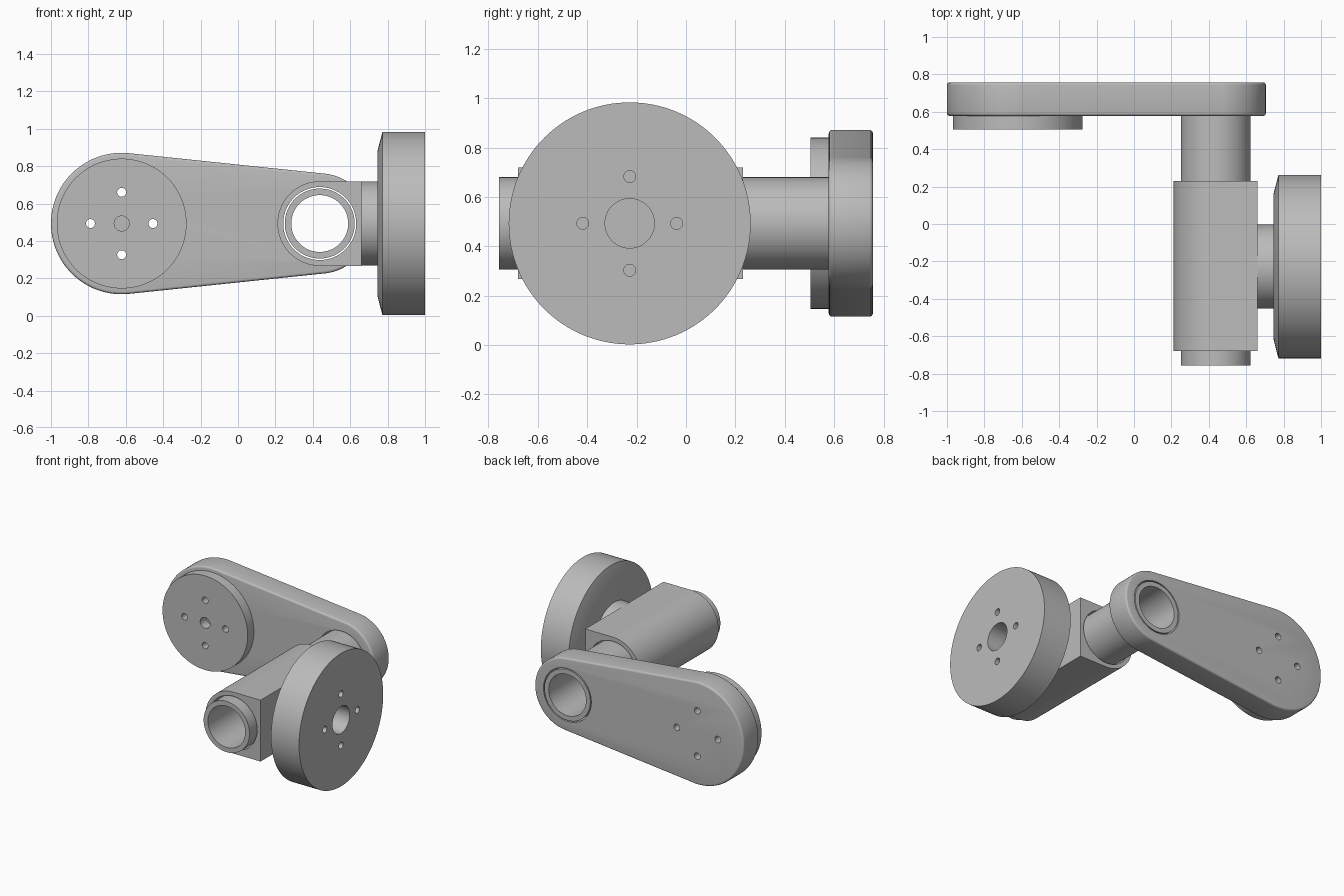
import bpy, bmesh, math
from mathutils import Vector

if "Cube" in bpy.data.objects:
    bpy.data.objects.remove(bpy.data.objects["Cube"])

grey = bpy.data.materials.new("plain_grey")
grey.use_nodes = True
grey.diffuse_color = (0.5, 0.5, 0.5, 1)
grey.node_tree.nodes["Principled BSDF"].inputs["Base Color"].default_value = (0.5, 0.5, 0.5, 1)

MID = 0.493                                   # height of all axes
BIG, SMALL, FLANGE_Y = -0.622, 0.437, -0.228  # arm ends and flange centre


def arc(u, v, r, start=0.0, sweep=2 * math.pi, n=96):
    """Points on an arc; a full turn leaves out the repeated end point."""
    steps = n if sweep >= 2 * math.pi else n - 1
    return [(u + r * math.cos(start + sweep * i / steps),
             v + r * math.sin(start + sweep * i / steps)) for i in range(n)]


def loft(name, axis, rings):
    """Closed solid through (position, outline) rings along the x or y axis."""
    bm = bmesh.new()
    loops = []
    for pos, outline in rings:
        loops.append([bm.verts.new(Vector((u, pos, v) if axis == "y" else (pos, u, v)))
                      for u, v in outline])
    for a, b in zip(loops, loops[1:]):
        for i in range(len(a)):
            j = (i + 1) % len(a)
            bm.faces.new((a[i], a[j], b[j], b[i]))
    bm.faces.new(loops[0])
    bm.faces.new(loops[-1])
    bmesh.ops.recalc_face_normals(bm, faces=bm.faces)
    mesh = bpy.data.meshes.new(name)
    bm.to_mesh(mesh)
    bm.free()
    obj = bpy.data.objects.new(name, mesh)
    bpy.context.collection.objects.link(obj)
    mesh.materials.append(grey)
    return obj


def activate(obj):
    bpy.ops.object.select_all(action="DESELECT")
    obj.select_set(True)
    bpy.context.view_layer.objects.active = obj


def drill(obj, axis, u, v, r, a, b, n=96):
    """Cut a round hole from a to b."""
    cutter = loft("hole_cutter", axis, [(p, arc(u, v, r, n=n)) for p in (a, b)])
    cutter.hide_render = True
    mod = obj.modifiers.new("hole", "BOOLEAN")
    mod.operation, mod.solver, mod.object = "DIFFERENCE", "EXACT", cutter
    activate(obj)
    bpy.ops.object.modifier_apply(modifier=mod.name)
    bpy.data.objects.remove(cutter)


def bolt_holes(obj, axis, u, v, offset, r, a, b):
    for du, dv in ((1, 0), (-1, 0), (0, 1), (0, -1)):
        drill(obj, axis, u + du * offset, v + dv * offset, r, a, b, n=24)


def finish(obj):
    activate(obj)
    bpy.ops.object.shade_smooth_by_angle(angle=math.radians(30))


# Tapered arm: two round ends joined by tangent sides
R_BIG, R_SMALL = 0.378, 0.268
tilt = math.acos((R_BIG - R_SMALL) / (SMALL - BIG))
outline = (arc(SMALL, MID, R_SMALL, -tilt, 2 * tilt, 48)
           + arc(BIG, MID, R_BIG, tilt, 2 * (math.pi - tilt), 64))
arm = loft("arm", "y", [(0.578, outline), (0.757, outline)])
bevel = arm.modifiers.new("rounded_edge", "BEVEL")
bevel.width, bevel.segments = 0.014, 4
bevel.limit_method, bevel.angle_limit = "ANGLE", math.radians(60)
activate(arm)
bpy.ops.object.modifier_apply(modifier=bevel.name)
drill(arm, "y", SMALL, MID, 0.195, 0.4, 0.9)
bolt_holes(arm, "y", BIG, MID, 0.167, 0.024, 0.4, 0.9)
finish(arm)

# Round pad on the front of the arm
pad = loft("arm_pad", "y", [(p, arc(BIG, MID, 0.347)) for p in (0.505, 0.578)])
drill(pad, "y", BIG, MID, 0.04, 0.4, 0.7, n=32)
bolt_holes(pad, "y", BIG, MID, 0.167, 0.024, 0.4, 0.7)
finish(pad)

# Hollow shaft through the arm and the sleeve
shaft = loft("shaft_tube", "y", [(p, arc(SMALL, MID, 0.187)) for p in (-0.757, 0.757)])
drill(shaft, "y", SMALL, MID, 0.152, -0.9, 0.9)
finish(shaft)

# Sleeve: round on one side, square block on the other
HALF = 0.226
section = (arc(SMALL, MID, HALF, math.pi / 2, math.pi, 48)
           + [(0.66, MID - HALF), (0.66, MID + HALF)])
sleeve = loft("sleeve", "y", [(p, section) for p in (-0.68, 0.23)])
drill(sleeve, "y", SMALL, MID, 0.195, -0.9, 0.9)
finish(sleeve)

# Flange: hub, chamfered back and large disc in one turned solid
turned = ((0.66, 0.225), (0.745, 0.225), (0.745, 0.385), (0.772, 0.49), (1.0, 0.49))
flange = loft("flange_disc", "x", [(x, arc(FLANGE_Y, MID, r, n=128)) for x, r in turned])
drill(flange, "x", FLANGE_Y, MID, 0.1, 0.6, 1.1, n=64)
bolt_holes(flange, "x", FLANGE_Y, MID, 0.19, 0.024, 0.6, 1.1)
finish(flange)
